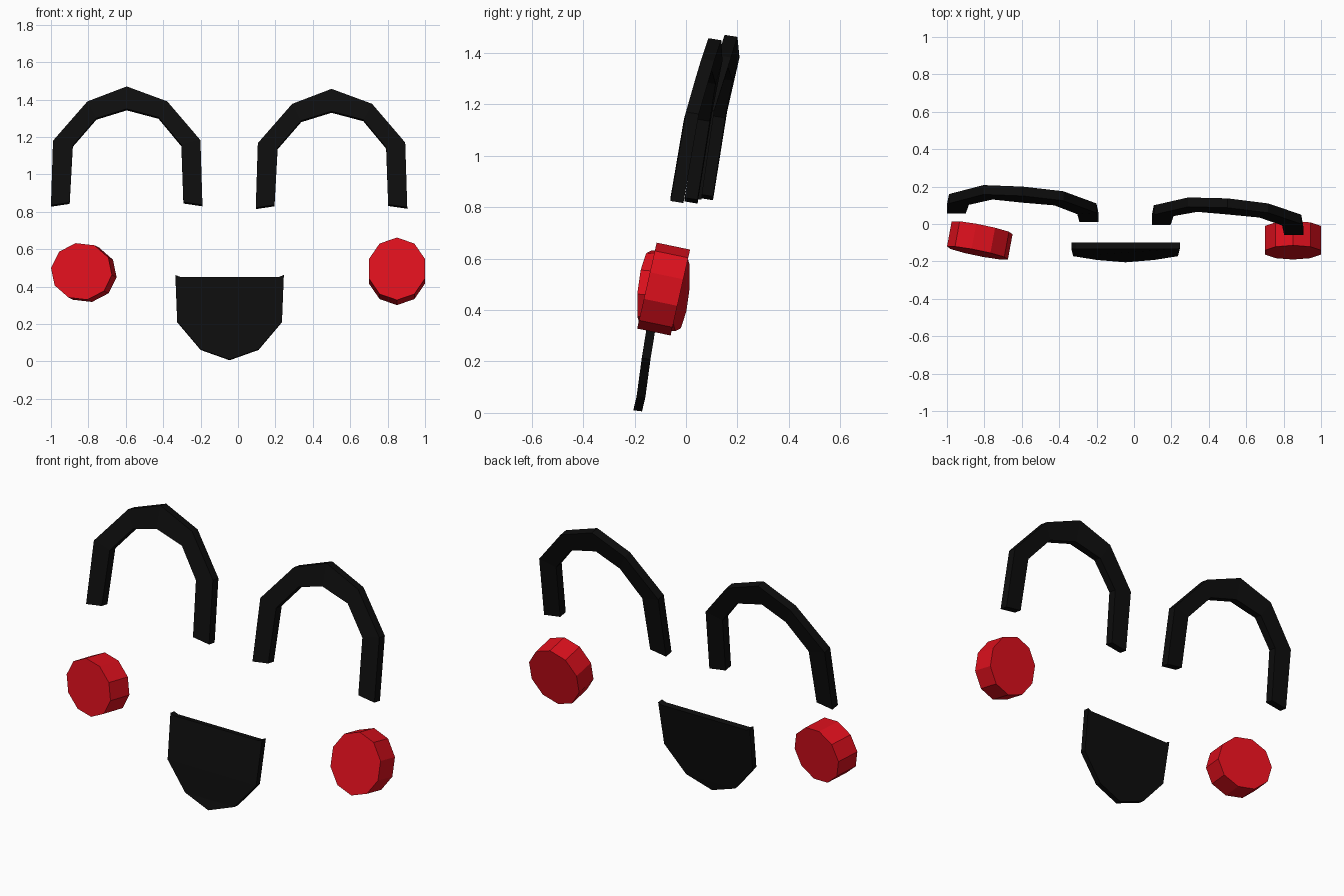
import bpy, bmesh, math
from mathutils import Vector

if "Cube" in bpy.data.objects:
    bpy.data.objects.remove(bpy.data.objects["Cube"])


def material(name, color):
    m = bpy.data.materials.new(name)
    m.diffuse_color = color
    m.use_nodes = True
    m.node_tree.nodes["Principled BSDF"].inputs["Base Color"].default_value = m.diffuse_color
    return m


BLACK = material("black", (0.004, 0.004, 0.004, 1))
RED = material("red", (0.72, 0.005, 0.012, 1))


def plate(name, points, faces, offset, mat):
    """Flat-faced plate: front faces extruded backwards by an offset."""
    bm = bmesh.new()
    verts = [bm.verts.new(p) for p in points]
    front = [bm.faces.new([verts[i] for i in f]) for f in faces]
    ext = bmesh.ops.extrude_face_region(bm, geom=front, use_keep_orig=True)
    moved = [g for g in ext["geom"] if isinstance(g, bmesh.types.BMVert)]
    bmesh.ops.translate(bm, verts=moved, vec=Vector(offset))
    bmesh.ops.recalc_face_normals(bm, faces=bm.faces)
    mesh = bpy.data.meshes.new(name)
    bm.to_mesh(mesh)
    bm.free()
    mesh.materials.append(mat)
    ob = bpy.data.objects.new(name, mesh)
    bpy.context.collection.objects.link(ob)
    return ob


# Eye arches: shared (x, z) profile around the arch centre, bent in depth
OUTER = [(-.405, .835), (-.394, 1.18), (-.21, 1.39), (0, 1.47),
         (.217, 1.39), (.394, 1.183), (.405, .837)]
INNER = [(-.305, .85), (-.288, 1.155), (-.162, 1.30), (0, 1.35),
         (.17, 1.305), (.292, 1.158), (.303, .852)]


def eye(name, cx, dz, depth):
    pts = []
    for ring, lower in ((OUTER, 0), (INNER, 1)):
        for i, (x, z) in enumerate(ring):
            pull = 0.3 * (OUTER[i][1] - z) if lower and 0 < i < 6 else 0
            pts.append((cx + x, depth[i] - pull, z + dz))
    faces = [(i, i + 1, i + 8, i + 7) for i in range(6)]
    plate(name, pts, faces, (0, .05, -.008), BLACK)


eye("left_eye", -.595, 0, [.055, .11, .158, .15, .125, .06, .01])
eye("right_eye", .50, -.013, [-.005, .05, .092, .087, .06, 0, -.06])

# Mouth: three bent bands narrowing to the chin
mouth = [(-.335, -.132, .462), (-.31, -.133, .452), (.22, -.133, .452),
         (.245, -.132, .462), (.235, -.172, .213), (.11, -.192, .065),
         (-.045, -.205, .01), (-.2, -.192, .065), (-.325, -.172, .213)]
plate("mouth", mouth, [(0, 1, 2, 3, 4, 8), (8, 4, 5, 7), (7, 5, 6)],
      (0, .034, -.004), BLACK)


# Cheeks: tilted ten-sided discs
def cheek(name, centre, rx, rz, slope_x, slope_z, start, offset):
    pts = []
    for i in range(10):
        a = math.radians(start + 36 * i)
        dx, dz = rx * math.cos(a), rz * math.sin(a)
        pts.append((centre[0] + dx, centre[1] + slope_x * dx + slope_z * dz,
                    centre[2] + dz))
    plate(name, pts, [tuple(range(10))], offset, RED)


cheek("right_cheek", (.85, -.152, .495), .158, .167, 0, .227, 90,
      (0, .13, -.027))
cheek("left_cheek", (-.837, -.155, .481), .164, .154, -.2, .1, 65,
      (.025, .135, -.012))
